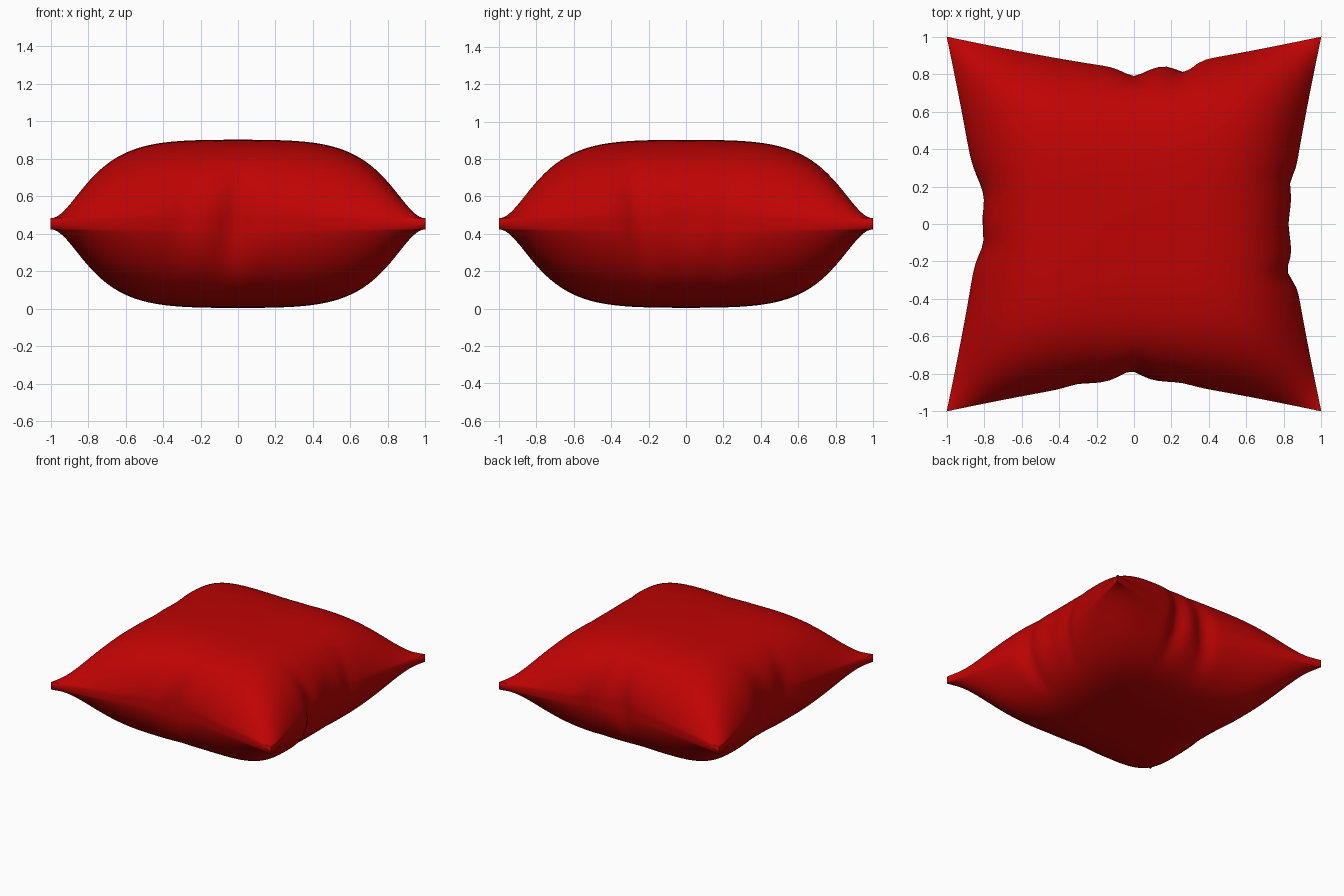
import bpy, bmesh, math

if "Cube" in bpy.data.objects:
    bpy.data.objects.remove(bpy.data.objects["Cube"])

N = 72            # grid cells per side of each panel
MID, HALF = 0.453, 0.449
SEAM = 0.03       # half height of the narrow side band
P = 4.2           # fullness of the stuffing

# Seam creases per side: (position, width, depth, lean with height)
CREASES = {
    "right": [(0.22, 0.06, 0.02, 0.1), (-0.25, 0.07, 0.04, -0.15)],
    "left": [(0.15, 0.13, 0.04, 0.15), (-0.1, 0.09, 0.03, -0.1)],
    "back": [(0.0, 0.08, 0.035, 0.1), (0.27, 0.07, 0.05, -0.15)],
    "front": [(-0.02, 0.08, 0.04, 0.15), (-0.3, 0.08, 0.012, 0.2), (0.25, 0.09, 0.01, -0.15)],
}


def scale(side, a, t, z):
    """Drawn-in distance of the seam at position t, creased towards the rim."""
    base = 0.825 + 0.175 * abs(t) ** 1.2
    dent = sum(d * math.exp(-((t - p - lean * z) / w) ** 2)
               for p, w, d, lean in CREASES[side])
    return base - dent * abs(a) ** 6


def point(i, j, sign):
    # Sine spacing packs rows towards the steep sides
    u = math.sin(math.pi / 2 * (2 * i / N - 1))
    v = math.sin(math.pi / 2 * (2 * j / N - 1))
    puff = math.sqrt(max(0, (1 - abs(u) ** P) * (1 - abs(v) ** P)))
    # Full at mid-edge, pinched to a lens towards the corners
    puff = puff ** (1 + abs(u * v)) * (1 - 0.06 * u * u) * (1 - 0.06 * v * v)
    z = sign * (SEAM + (HALF - SEAM) * puff)
    x = u * scale("right" if u > 0 else "left", u, v, z)
    y = v * scale("back" if v > 0 else "front", v, u, z)
    return x, y, MID + z


bm = bmesh.new()
top, bottom = ([[bm.verts.new(point(i, j, s)) for j in range(N + 1)]
                for i in range(N + 1)] for s in (1, -1))

# Top and bottom panels
for g in (top, bottom):
    for i in range(N):
        for j in range(N):
            bm.faces.new((g[i][j], g[i + 1][j], g[i + 1][j + 1], g[i][j + 1]))

# Side band joining the panels
rim = ([(i, 0) for i in range(N)] + [(N, j) for j in range(N)] +
       [(i, N) for i in range(N, 0, -1)] + [(0, j) for j in range(N, 0, -1)])
for (a, b), (c, d) in zip(rim, rim[1:] + rim[:1]):
    bm.faces.new((bottom[a][b], bottom[c][d], top[c][d], top[a][b]))

bmesh.ops.recalc_face_normals(bm, faces=bm.faces)
for f in bm.faces:
    f.smooth = True
mesh = bpy.data.meshes.new("cushion")
bm.to_mesh(mesh)
bm.free()
cushion = bpy.data.objects.new("cushion", mesh)
bpy.context.collection.objects.link(cushion)

# Red fabric
mat = bpy.data.materials.new("red_fabric")
mat.diffuse_color = (0.52, 0.001, 0.001, 1)
mat.use_nodes = True
mat.node_tree.nodes["Principled BSDF"].inputs["Base Color"].default_value = mat.diffuse_color
mesh.materials.append(mat)
